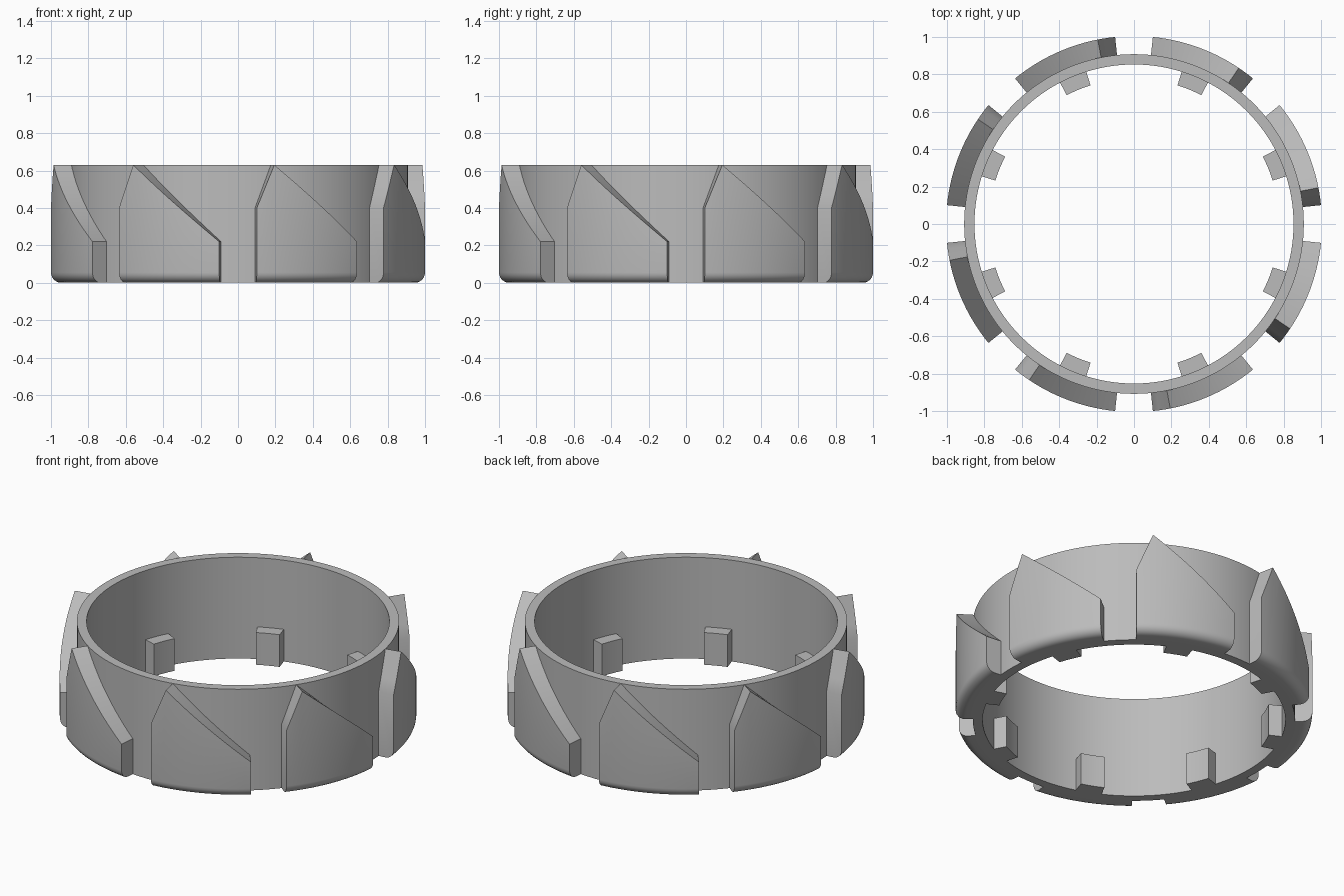
import bpy, bmesh, math

if "Cube" in bpy.data.objects:
    bpy.data.objects.remove(bpy.data.objects["Cube"])

HEIGHT = 0.63
R_IN, R_OUT, R_TOOTH = 0.853, 0.908, 1.005

grey = bpy.data.materials.new("plain grey")
grey.diffuse_color = (0.5, 0.5, 0.5, 1)
grey.use_nodes = True
grey.node_tree.nodes["Principled BSDF"].inputs["Base Color"].default_value = grey.diffuse_color


def sweep(name, angles, section, closed=False):
    """Sweep a radius/height section about the z axis through the given angles."""
    bm = bmesh.new()
    rows = []
    for a in angles:
        t = math.radians(a)
        rows.append([bm.verts.new((r * math.cos(t), r * math.sin(t), z)) for r, z in section(a)])
    n = len(rows[0])
    pairs = list(zip(rows, rows[1:]))
    if closed:
        pairs.append((rows[-1], rows[0]))
    for p, q in pairs:
        for i in range(n):
            j = (i + 1) % n
            bm.faces.new((p[i], p[j], q[j], q[i]))
    if not closed:
        bm.faces.new(rows[0])
        bm.faces.new(rows[-1])
    bmesh.ops.recalc_face_normals(bm, faces=bm.faces[:])
    mesh = bpy.data.meshes.new(name)
    bm.to_mesh(mesh)
    bm.free()
    mesh.materials.append(grey)
    ob = bpy.data.objects.new(name, mesh)
    bpy.context.collection.objects.link(ob)
    bpy.ops.object.select_all(action='DESELECT')
    ob.select_set(True)
    bpy.context.view_layer.objects.active = ob
    bpy.ops.object.shade_smooth_by_angle(angle=math.radians(25))
    return ob


def around(ob, count=8):
    """Repeat a part evenly about the z axis."""
    for k in range(1, count):
        c = ob.copy()
        c.name = f"{ob.name}_{k + 1}"
        c.rotation_euler.z = k * 2 * math.pi / count
        bpy.context.collection.objects.link(c)


def steps(a, b, n):
    return [a + (b - a) * i / n for i in range(n + 1)]


# Plain band
sweep("band", [i * 2.5 for i in range(144)],
      lambda a: [(R_IN, 0), (R_OUT, 0), (R_OUT, HEIGHT), (R_IN, HEIGHT)], closed=True)

# Outer teeth: short steep rise to a peak, long ramp down, rounded lower edge
START, PEAK, END = 5.75, 11.15, 39.25
FILLET = 0.055


def tooth_section(a):
    if a <= PEAK:
        top = 0.40 + (HEIGHT - 0.40) * (a - START) / (PEAK - START)
    else:
        top = HEIGHT + (0.22 - HEIGHT) * (a - PEAK) / (END - PEAK)
    inner = R_OUT - 0.004
    arc = [(R_TOOTH - FILLET + FILLET * math.sin(t), FILLET - FILLET * math.cos(t))
           for t in steps(0, math.pi / 2, 6)]
    return [(inner, 0)] + arc + [(R_TOOTH, top), (inner, top)]


around(sweep("outer_tooth", steps(START, PEAK, 3) + steps(PEAK, END, 14)[1:], tooth_section))

# Inner lugs
around(sweep("inner_lug", steps(22.5 - 5.1, 22.5 + 5.1, 4),
             lambda a: [(0.777, 0), (R_IN + 0.004, 0), (R_IN + 0.004, 0.2), (0.777, 0.2)]))
